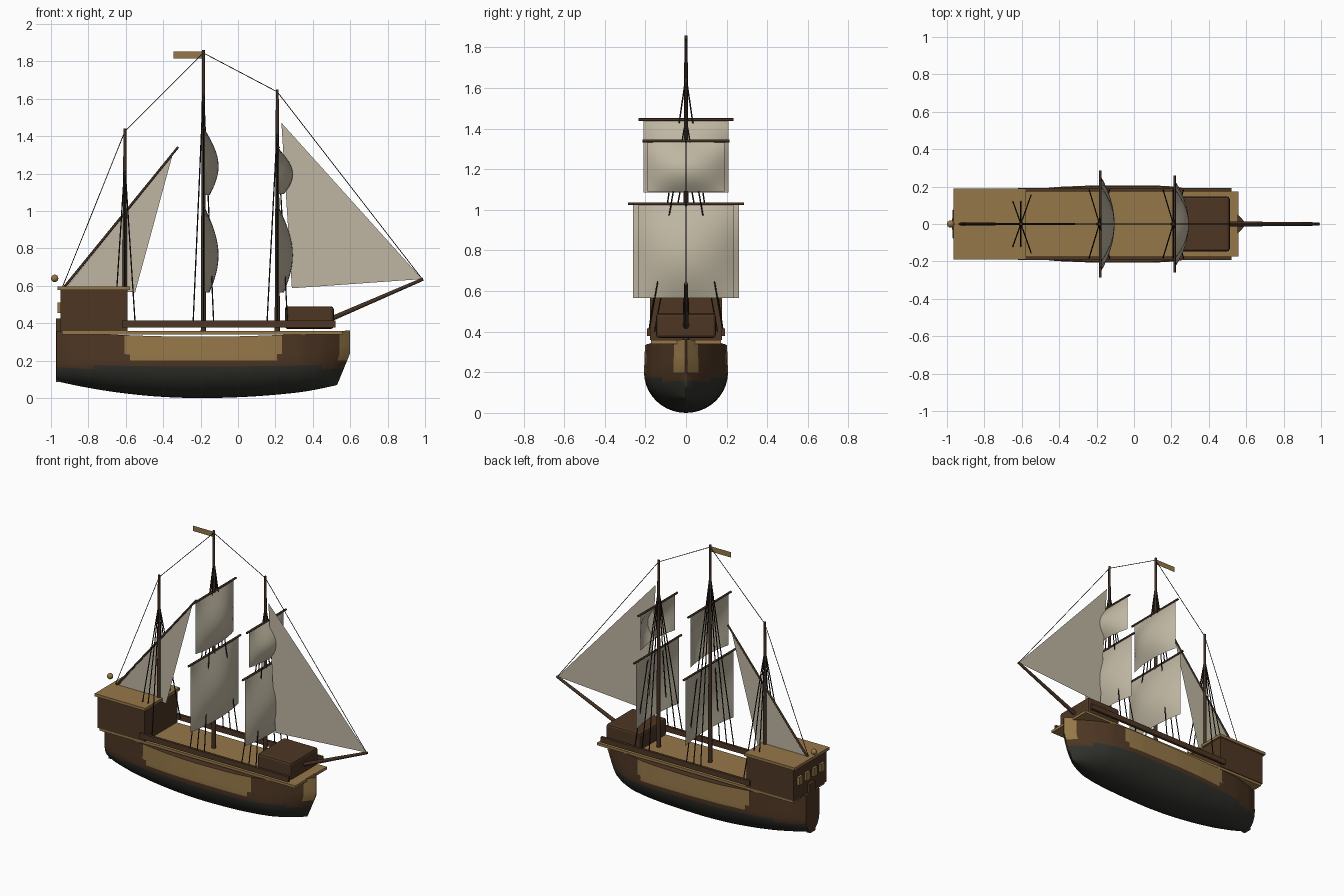
import bpy, bmesh, math
from mathutils import Vector

if "Cube" in bpy.data.objects:
    bpy.data.objects.remove(bpy.data.objects["Cube"])

def mat(name, r, g, b):
    m = bpy.data.materials.new(name)
    m.diffuse_color = (r, g, b, 1)
    m.use_nodes = True
    m.node_tree.nodes["Principled BSDF"].inputs["Base Color"].default_value = m.diffuse_color
    return m

BROWN = mat("dark_brown_wood", .075, .037, .017)
OCHRE = mat("ochre_wood", .30, .185, .065)
TAR = mat("tarred_hull", .03, .032, .025)
SAIL = mat("sail_cloth", .52, .47, .36)
ROPE = mat("rope", .016, .014, .011)
SPAR = mat("spar_wood", .055, .03, .017)

def finish(name, bm, mats, smooth=False):
    me = bpy.data.meshes.new(name)
    bm.to_mesh(me)
    bm.free()
    for m in mats:
        me.materials.append(m)
    if smooth:
        for p in me.polygons:
            p.use_smooth = True
    ob = bpy.data.objects.new(name, me)
    bpy.context.collection.objects.link(ob)
    return ob

def box(name, x, y, z, m, bevel=0):
    """Box from (min, max) ranges."""
    bm = bmesh.new()
    bmesh.ops.create_cube(bm, size=1)
    for v in bm.verts:
        v.co = [r[0] + (c + .5) * (r[1] - r[0]) for r, c in zip((x, y, z), v.co)]
    if bevel:
        bmesh.ops.bevel(bm, geom=bm.edges[:], offset=bevel, segments=2,
                        profile=.5, affect='EDGES')
    return finish(name, bm, [m])

def rod(name, a, b, r1, r2, m, sides=10):
    """Tapered pole from a to b."""
    a, b = Vector(a), Vector(b)
    bm = bmesh.new()
    bmesh.ops.create_cone(bm, cap_ends=True, segments=sides, radius1=r1, radius2=r2,
                          depth=(b - a).length)
    rot = Vector((0, 0, 1)).rotation_difference(b - a).to_matrix()
    for v in bm.verts:
        v.co = rot @ v.co + (a + b) / 2
    ob = finish(name, bm, [m])
    for p in ob.data.polygons:
        p.use_smooth = len(p.vertices) == 4
    return ob

def grid(bm, rows):
    vs = [[bm.verts.new(p) for p in row] for row in rows]
    for r0, r1 in zip(vs, vs[1:]):
        for i in range(len(r0) - 1):
            bm.faces.new((r0[i], r1[i], r1[i + 1], r0[i + 1]))
    return vs

def interp(pts, x):
    for (x0, y0), (x1, y1) in zip(pts, pts[1:]):
        if x <= x1 + 1e-6:
            return y0 + (y1 - y0) * (x - x0) / (x1 - x0)
    return pts[-1][1]

# Hull: round bilge below z = 0.2, upright sides above, raked stem
WIDTH = [(-.97, .075), (-.9, .12), (-.75, .16), (-.6, .18), (-.4, .199), (-.2, .207),
         (.1, .207), (.22, .2), (.34, .178), (.45, .128), (.54, .065), (.6, .004)]

def section(x):
    w = interp(WIDTH, x)
    t = x + .2
    keel = .09 * (t / .77) ** 2 if t < 0 else .07 * (t / .8) ** 2
    top = .328 + .034 * (t / .8) ** 2
    half = []
    for i in range(15):
        if i <= 10:
            a = i / 10 * math.pi / 2
            y, z = w * math.sin(a), keel + (.2 - keel) * (1 - math.cos(a))
        else:
            y, z = w * (1 - .006 * (i - 10)), .2 + (top - .2) * (i - 10) / 4
        rake = .07 * max(0, (.24 - z) / .17) * max(0, (x - .3) / .3) ** 1.5
        half.append((x - rake, y, z))
    return [(px, -y, z) for px, y, z in reversed(half[1:])] + half

bm = bmesh.new()
stations = [-.97 + 1.57 * i / 56 for i in range(57)]
vs = grid(bm, [section(x) for x in stations])
for f in bm.faces:
    c = f.calc_center_median()
    inset = .03 * max(0, (.27 - c.z) / .07)
    if c.z < .165:
        f.material_index = 1
    elif c.z > .2 and (-.61 + inset < c.x < .235 - inset or c.x > .55):
        f.material_index = 2
n = len(vs[0])
for r0, r1 in zip(vs, vs[1:]):
    bm.faces.new((r0[0], r0[-1], r1[-1], r1[0]))
bm.faces.new(vs[0])
bm.faces.new(vs[-1])
bmesh.ops.recalc_face_normals(bm, faces=bm.faces[:])
hull = finish("hull", bm, [BROWN, TAR, OCHRE])
bpy.context.view_layer.objects.active = hull
hull.select_set(True)
bpy.ops.object.shade_smooth_by_angle(angle=math.radians(40))
box("stern_post", (-.972, -.945), (-.03, .03), (.085, .425), BROWN)

# Decks, cabins and rails
box("main_deck", (-.94, .56), (-.173, .173), (.34, .358), OCHRE)
box("stern_cabin", (-.95, -.59), (-.178, .178), (.358, .58), BROWN)
box("stern_cabin_roof", (-.965, -.578), (-.19, .19), (.577, .596), OCHRE)
box("forecastle", (.25, .512), (-.147, .147), (.37, .49), BROWN, .014)
for s in (-1, 1):
    box("rail", (-.62, .52), (s * .183 - .009, s * .183 + .009), (.378, .415), BROWN)
for i in range(4):
    y = -.12 + .08 * i
    box("stern_window", (-.966, -.945), (y - .02, y + .02), (.455, .512), OCHRE)
bm = bmesh.new()
bmesh.ops.create_uvsphere(bm, u_segments=14, v_segments=8, radius=.02)
bmesh.ops.translate(bm, verts=bm.verts, vec=(-.98, 0, .64))
finish("stern_lantern", bm, [OCHRE], True)

# Masts with three shrouds on each side
MASTS = {"mizzen": (-.605, 1.44, 1.25, .155), "main": (-.185, 1.86, 1.66, .183),
         "fore": (.21, 1.65, 1.45, .183)}
for name, (x, top, apex, spread) in MASTS.items():
    rod(name + "_mast", (x, 0, .34), (x, 0, top), .015, .008, SPAR)
    for s in (-1, 1):
        for dx in (-.055, 0, .055):
            rod(name + "_shroud", (x, 0, apex), (x + dx, s * spread, .4),
                .0035, .0035, ROPE, 5)
rod("bowsprit", (.49, 0, .42), (.99, 0, .636), .014, .009, SPAR)

# Stays from stern over the mast tops to the bowsprit
STAYS = [(-.94, .59), (-.605, 1.425), (-.185, 1.845), (.21, 1.637), (.985, .636)]
for (x0, z0), (x1, z1) in zip(STAYS, STAYS[1:]):
    rod("stay", (x0, 0, z0), (x1, 0, z1), .0022, .0022, ROPE, 5)

# Square sails bellying forward, each hung from a yard
def square_sail(name, x, half, top, bottom, belly):
    rows = []
    for j in range(15):
        v = j / 14
        rows.append([(x + belly * math.sin(math.pi * v * .88) * (1 - u * u),
                      u * half, top + (bottom - top) * v)
                     for u in [k / 7 - 1 for k in range(15)]])
    bm = bmesh.new()
    grid(bm, rows)
    finish(name + "_sail", bm, [SAIL], True)
    rod(name + "_yard", (x, -half - .025, top + .005), (x, half + .025, top + .005),
        .007, .007, SPAR, 8)

square_sail("main_course", -.18, .26, 1.025, .565, .076)
square_sail("main_topsail", -.18, .21, 1.44, 1.085, .076)
square_sail("fore_course", .217, .235, 1.025, .565, .076)
square_sail("fore_topsail", .217, .19, 1.335, 1.09, .076)

# Flat triangular sails, lateen yard and pennant
def flat(name, pts, m):
    bm = bmesh.new()
    bm.faces.new([bm.verts.new((x, 0, z)) for x, z in pts])
    finish(name, bm, [m])

flat("jib", [(.232, 1.472), (.985, .636), (.288, .587)], SAIL)
flat("lateen_sail", [(-.915, .595), (-.35, 1.3), (-.55, .565)], SAIL)
rod("lateen_yard", (-.935, 0, .585), (-.32, 0, 1.342), .007, .006, SPAR, 8)
flat("pennant", [(-.345, 1.815), (-.19, 1.815), (-.19, 1.852), (-.345, 1.852)], OCHRE)
